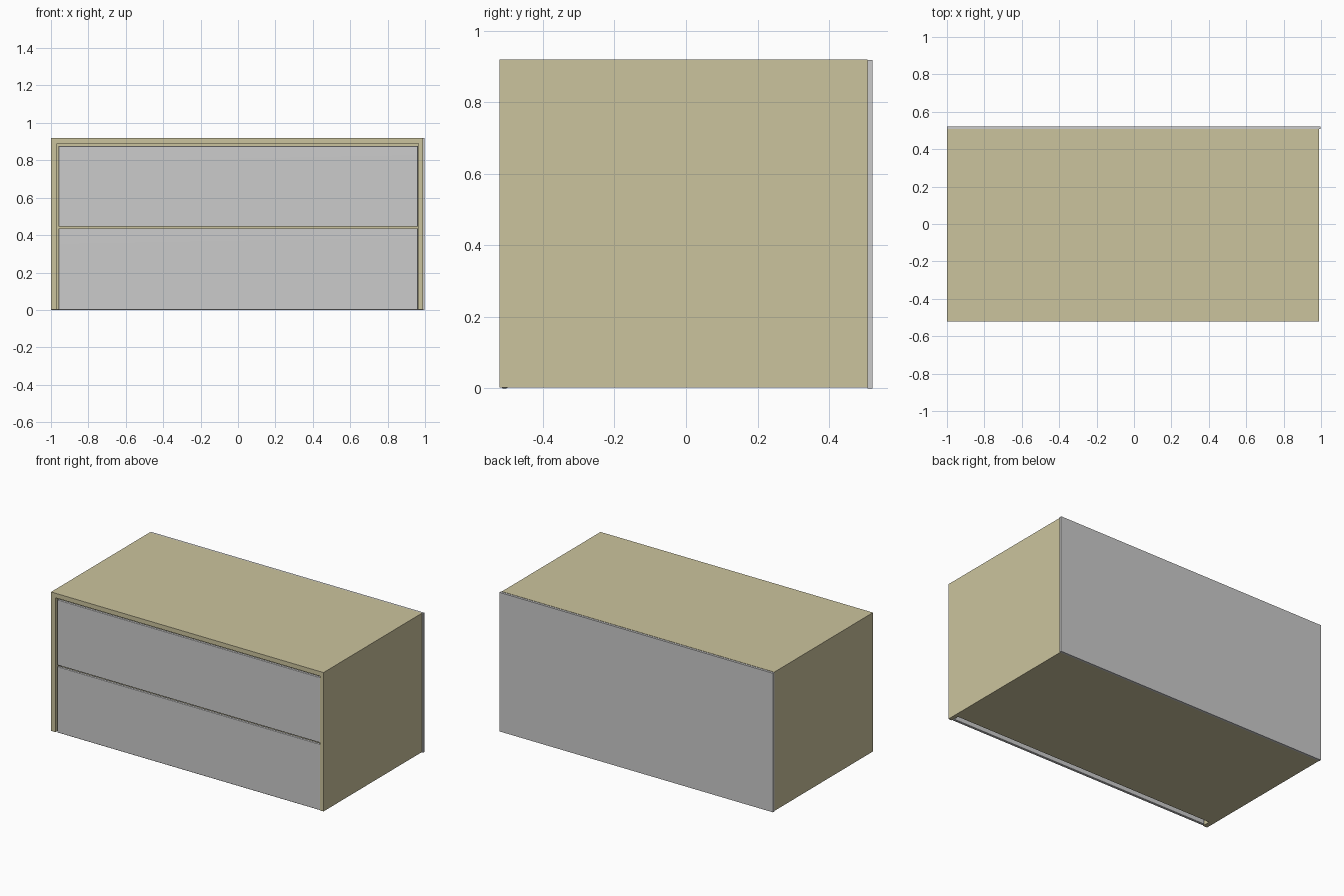
import bpy, bmesh
from mathutils import Vector

if "Cube" in bpy.data.objects:
    bpy.data.objects.remove(bpy.data.objects["Cube"])


def material(name, color):
    m = bpy.data.materials.new(name)
    m.diffuse_color = color
    m.use_nodes = True
    m.node_tree.nodes["Principled BSDF"].inputs["Base Color"].default_value = m.diffuse_color
    return m


def box(name, lo, hi, mat=None, bevel=0):
    """Box between two opposite corners, with optional edge bevel."""
    lo, hi = Vector(lo), Vector(hi)
    bm = bmesh.new()
    bmesh.ops.create_cube(bm, size=1)
    bmesh.ops.scale(bm, vec=hi - lo, verts=bm.verts)
    bmesh.ops.translate(bm, vec=(lo + hi) / 2, verts=bm.verts)
    mesh = bpy.data.meshes.new(name)
    bm.to_mesh(mesh)
    bm.free()
    ob = bpy.data.objects.new(name, mesh)
    bpy.context.collection.objects.link(ob)
    if mat:
        mesh.materials.append(mat)
    if bevel:
        mod = ob.modifiers.new("soft_edges", 'BEVEL')
        mod.width = bevel
        mod.segments = 2
        mesh.shade_smooth()
        ob.modifiers.new("even_normals", 'WEIGHTED_NORMAL')
    return ob


wood = material("pale_wood", (0.60, 0.55, 0.34, 1))

# Cabinet body with a shallow front recess, open at the bottom
body = box("cabinet_body", (-1.0, -0.522, 0.003), (0.99, 0.507, 0.92), wood)
cutter = box("recess_cutter", (-0.968, -0.6, -0.1), (0.964, -0.465, 0.89), wood)
cutter.hide_render = True
cutter.hide_viewport = True
cut = body.modifiers.new("front_recess", 'BOOLEAN')
cut.operation = 'DIFFERENCE'
cut.solver = 'EXACT'
cut.object = cutter

# Back panel, a little wider than the body
box("back_panel", (-1.0, 0.507, 0.0), (0.998, 0.522, 0.918))

# Two stacked drawer fronts
for label, z0, z1 in (("lower", 0.0, 0.436), ("upper", 0.445, 0.877)):
    box(label + "_drawer_front", (-0.96, -0.516, z0), (0.962, -0.498, z1), bevel=0.004)
